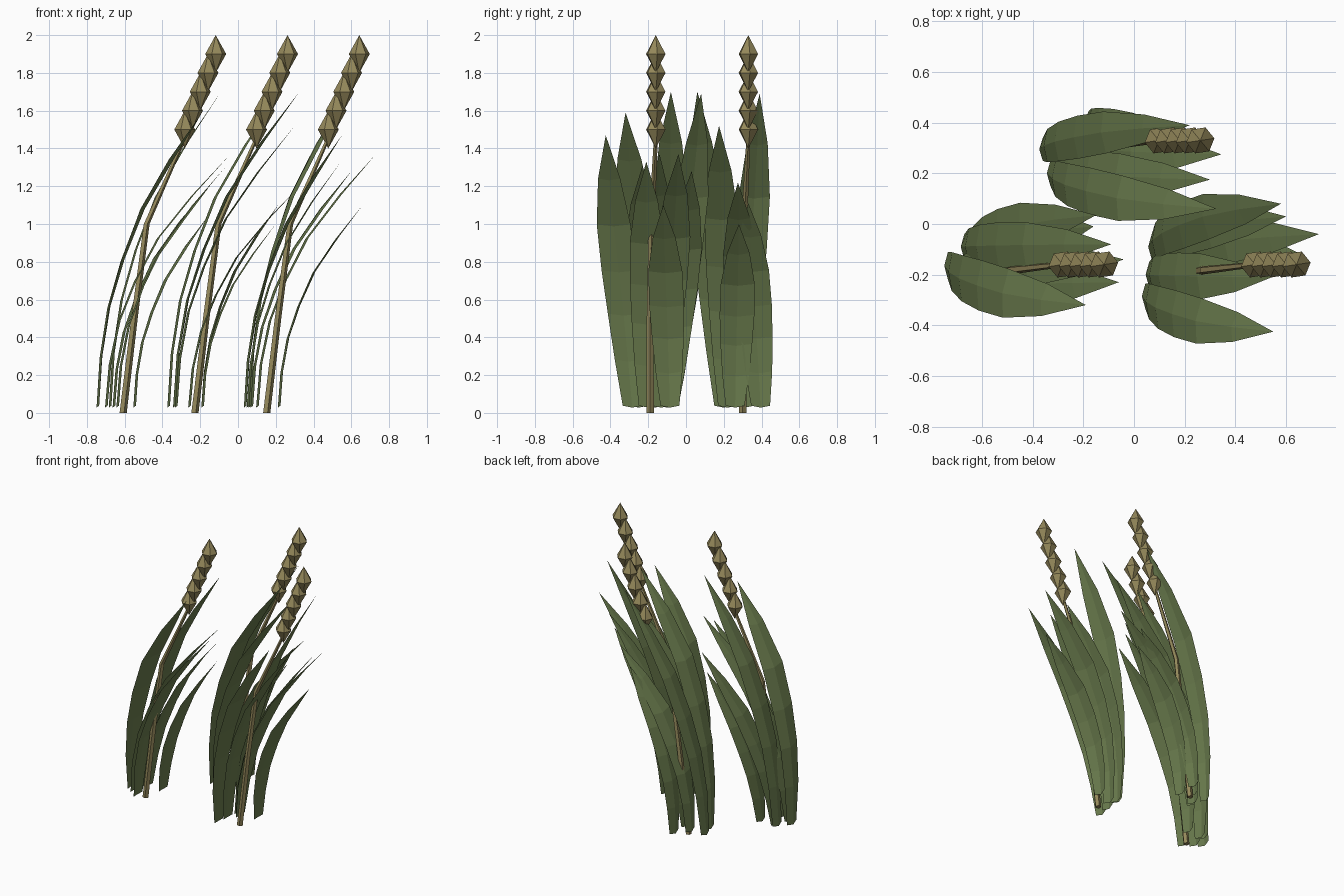
import bpy, math

if "Cube" in bpy.data.objects:
    bpy.data.objects.remove(bpy.data.objects["Cube"])

def material(name, rgb):
    m = bpy.data.materials.new(name)
    m.diffuse_color = (*rgb, 1)
    m.use_nodes = True
    m.node_tree.nodes["Principled BSDF"].inputs["Base Color"].default_value = m.diffuse_color
    return m

GREEN = material("leaf green", (0.150, 0.208, 0.078))
TAN = material("dry tan", (0.300, 0.250, 0.105))

def make(name, verts, faces, mat):
    me = bpy.data.meshes.new(name)
    me.from_pydata(verts, [], faces)
    me.materials.append(mat)
    me.update()
    ob = bpy.data.objects.new(name, me)
    bpy.context.collection.objects.link(ob)
    return ob

# Stem: three-segment tapering tube leaning towards +x
def stem(x, y):
    path = [(0, 0, 0, .021), (.06, .0, .5, .019), (.125, .008, 1.0, .017), (.325, .03, 1.45, .011)]
    n, verts, faces = 5, [], []
    for px, py, z, r in path:
        for i in range(n):
            a = 2 * math.pi * i / n
            verts.append((x + px + r * math.cos(a), y + py + r * math.sin(a), z))
    for k in range(len(path) - 1):
        for i in range(n):
            j = (i + 1) % n
            faces.append((k*n + i, k*n + j, k*n + n + j, k*n + n + i))
    faces += [tuple(range(n))[::-1], tuple(range(len(verts) - n, len(verts)))]
    make("stem", verts, faces, TAN)

# Seed head: five overlapping six-sided bipyramids
def seed_head(x, y):
    n, verts, faces = 6, [], []
    for k in range(5):
        cx, cz, b = x + .328 + .041 * k, 1.5 + .1 * k, len(verts)
        verts += [(cx, y + .03, cz - .1), (cx, y + .03, cz + .1)]
        for i in range(n):
            a = 2 * math.pi * i / n + .15
            verts.append((cx + .056 * math.cos(a), y + .03 + .055 * math.sin(a), cz))
        for i in range(n):
            p, q = b + 2 + i, b + 2 + (i + 1) % n
            faces += [(b, q, p), (b + 1, p, q)]
    make("seed_head", verts, faces, TAN)

# Blade rows: height share, reach share, sideways share, half width
ROWS = [(.0, .0, .0, .050), (.17, .03, .15, .071), (.34, .105, .32, .084), (.50, .235, .5, .092),
        (.67, .42, .7, .09), (.84, .70, .87, .06)]

def blade(bx, by, tx, ty, tz, width=1.0):
    verts, faces = [], []
    dx, dy, z0 = tx - bx, ty - by, .038
    for h, r, s, w in ROWS:
        x, y, z = bx + dx * r, by + dy * s, z0 + (tz - z0) * h
        w *= width
        yaw = math.atan2(dy, dx) * r          # turns into its heading higher up
        ox, oy = -w * math.sin(yaw), w * math.cos(yaw)
        verts += [(x - ox, y - oy, z), (x - .014, y, z - .010), (x + ox, y + oy, z)]
    verts.append((tx, ty, tz))
    for k in range(len(ROWS) - 1):
        for i in (0, 1):
            a = 3 * k + i
            faces.append((a, a + 1, a + 4, a + 3))
    t = len(verts) - 1
    faces += [(t - 3, t - 2, t), (t - 2, t - 1, t)]
    make("blade", verts, faces, GREEN)

# Plants: stem base, then blades as base x, base y, tip x, tip y, tip z
PLANTS = [
    ((-.61, -.19), [(-.735, -.165, -.19, -.32, 1.59, 1.08), (-.67, -.09, -.09, -.08, 1.70),
                    (-.65, -.10, -.15, .035, 1.20), (-.69, -.20, -.04, -.14, 1.37),
                    (-.63, -.25, -.06, -.23, 1.31), (-.54, -.09, -.16, -.01, 1.04)]),
    ((-.23, .30), [(-.33, .20, .325, .06, 1.70), (-.36, .295, .22, .39, 1.69, .92),
                   (-.32, .22, .30, .175, 1.52), (-.18, .395, .22, .33, 1.11),
                   (-.25, .31, .345, .275, 1.22), (-.18, .26, .20, .28, 1.0)]),
    ((.15, -.19), [(.045, -.285, .55, -.425, 1.47), (.07, -.09, .58, .08, 1.69),
                   (.08, -.09, .60, .03, 1.28), (.11, -.13, .73, -.04, 1.37),
                   (.06, -.20, .545, -.21, 1.33), (.225, -.085, .66, -.12, 1.10)]),
]
for (sx, sy), blades in PLANTS:
    stem(sx, sy)
    seed_head(sx, sy)
    for b in blades:
        blade(*b)
